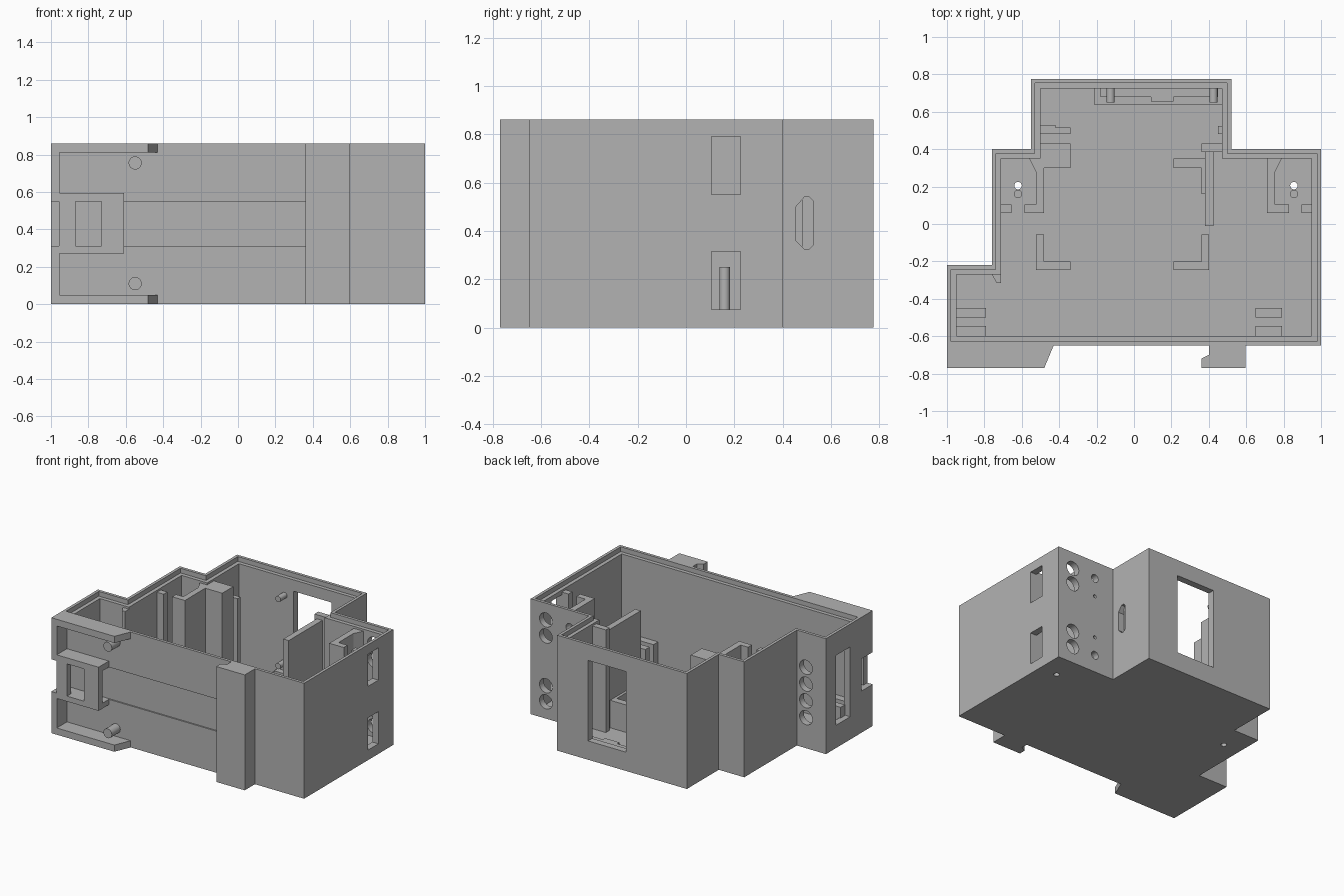
import bpy, bmesh, math
from mathutils import Vector

cube = bpy.data.objects.get("Cube")
if cube:
    bpy.data.objects.remove(cube, do_unlink=True)

grey = bpy.data.materials.new("matte grey plastic")
grey.use_nodes = True
grey.diffuse_color = (.45, .45, .45, 1)
grey.node_tree.nodes["Principled BSDF"].inputs["Base Color"].default_value = (.45, .45, .45, 1)

TOP, FLOOR, WALL, LIP = .86, .045, .05, .022
LEDGE, LOW = .81, .25
MIDDLE = TOP / 2


def prism(name, points, low, high, axis="z"):
    """Extrude a flat outline along one axis."""
    place = {"z": lambda a, b, t: (a, b, t),
             "y": lambda a, b, t: (a, t, b),
             "x": lambda a, b, t: (t, a, b)}[axis]
    bm = bmesh.new()
    start = [bm.verts.new(place(a, b, low)) for a, b in points]
    end = [bm.verts.new(place(a, b, high)) for a, b in points]
    bm.faces.new(start)
    bm.faces.new(end)
    for i in range(len(points)):
        j = (i + 1) % len(points)
        bm.faces.new((start[i], start[j], end[j], end[i]))
    bmesh.ops.recalc_face_normals(bm, faces=bm.faces)
    mesh = bpy.data.meshes.new(name)
    bm.to_mesh(mesh)
    bm.free()
    mesh.materials.append(grey)
    obj = bpy.data.objects.new(name, mesh)
    bpy.context.collection.objects.link(obj)
    return obj


def box(name, left, right, front, back, low, high):
    return prism(name, [(left, front), (right, front), (right, back), (left, back)], low, high)


def cylinder(name, a, b, radius, low, high, axis="z"):
    steps = [math.tau * i / 24 for i in range(24)]
    ring = [(a + radius * math.cos(t), b + radius * math.sin(t)) for t in steps]
    obj = prism(name, ring, low, high, axis)
    bpy.ops.object.select_all(action="DESELECT")
    obj.select_set(True)
    bpy.context.view_layer.objects.active = obj
    bpy.ops.object.shade_smooth_by_angle()
    return obj


def cut(target, cutter):
    """Subtract the cutter and remove it."""
    cutter.hide_render = True
    modifier = target.modifiers.new("cut", "BOOLEAN")
    modifier.operation = "DIFFERENCE"
    modifier.solver = "EXACT"
    modifier.object = cutter
    bpy.context.view_layer.objects.active = target
    bpy.ops.object.modifier_apply(modifier=modifier.name)
    bpy.data.objects.remove(cutter, do_unlink=True)


def inset(points, distance):
    """Offset a counter-clockwise outline inward."""
    result = []
    for i, point in enumerate(points):
        here = Vector(point)
        before = (here - Vector(points[i - 1])).normalized()
        after = (Vector(points[(i + 1) % len(points)]) - here).normalized()
        shift = Vector((-before.y - after.y, before.x + after.x))
        result.append(tuple(here + shift * distance))
    return result


# Stepped housing with open top and a lowered inner ledge
outline = [(-1, -.65), (1, -.65), (1, .4), (.52, .4), (.52, .775),
           (-.55, .775), (-.55, .4), (-.76, .4), (-.76, -.22), (-1, -.22)]
housing = prism("housing", outline, 0, TOP)
cut(housing, prism("rim_cutter", inset(outline, LIP), LEDGE + .015, TOP + .1))
cut(housing, prism("cavity_cutter", inset(outline, WALL), FLOOR, TOP + .1))

# Openings in the walls
cut(housing, box("back_window_cutter", -.05, .265, .7, .9, .14, .74))
cut(housing, box("side_slot_cutter", -1.1, -.9, -.505, -.34, .17, .69))
for low in (.075, .55):
    cut(housing, box("side_window_cutter", .9, 1.1, .105, .225, low, low + .24))
port = [(.455, .36), (.49, .325), (.51, .325), (.525, .34),
        (.525, .525), (.51, .54), (.49, .54), (.455, .5)]
cut(housing, prism("port_cutter", port, .45, .6, "x"))
for side in (-1, 1):
    for x, offset, radius in ((.875, .185, .053), (.875, .305, .053), (.68, .16, .012), (.68, .3, .03)):
        cut(housing, cylinder("wire_hole_cutter", x, MIDDLE + side * offset, radius, .33, .45, "y"))
    for offset in (.0625, .1875):
        cut(housing, cylinder("wire_hole_cutter", -.835, MIDDLE - .015 + side * offset, .053, -.3, -.2, "y"))
for x in (-.62, .855):
    cut(housing, cylinder("floor_hole_cutter", x, .205, .02, -.1, .1))
    cylinder("terminal_pin", x, .16, .022, .02, LOW)

# Shallow slider groove across the front
cut(housing, box("groove_cutter", -1.1, .38, -.7, -.64, .31, .55))

# Rail clip: sloped arms, end wall and slider guide
for low in (0, LEDGE):
    prism("clip_arm", [(-1, -.77), (-.48, -.77), (-.43, -.65), (-.43, -.64), (-1, -.64)], low, low + WALL)
clip_wall = box("clip_end_wall", -1, -.955, -.77, -.645, 0, TOP)
cut(clip_wall, box("notch_cutter", -1.1, -.9, -.8, -.6, .31, .55))
guide = box("slider_guide", -.956, -.61, -.77, -.645, .27, .595)
cut(guide, box("guide_channel_cutter", -1, -.5, -.725, -.6, .31, .55))
cut(guide, box("guide_window_cutter", -.87, -.73, -.8, -.7, .31, .55))
for z in (.11, .755):
    cylinder("spring_peg", -.55, z, .035, -.75, -.64, "y")

# Fixed rail hook
prism("rail_hook", [(.36, -.77), (.595, -.77), (.595, -.64), (.4, -.64), (.4, -.7), (.36, -.72)], 0, TOP)

# Tall partitions around the terminals
prism("left_partition", [(-.585, .06), (-.48, .06), (-.48, .3), (-.34, .3), (-.34, .43), (-.51, .43),
                         (-.51, .38), (-.56, .38), (-.56, .35), (-.525, .28), (-.525, .105),
                         (-.585, .105)], .02, LEDGE)
box("left_partition_stub", -.73, -.655, .06, .105, .02, LEDGE)
prism("right_partition", [(.71, .06), (.83, .06), (.83, .105), (.755, .105), (.755, .28),
                          (.79, .35), (.79, .37), (.71, .37)], .02, LEDGE)
box("right_partition_stub", .895, .97, .06, .105, .02, LEDGE)
box("long_partition", .38, .425, -.01, .41, .02, .78)
prism("corner_web", [(-.77, -.26), (-.76, -.27), (-.735, -.315), (-.71, -.315), (-.71, -.2)], .02, LEDGE)

# Upright board guides near the back
box("right_board_guide", .36, .49, .385, .43, .02, LEDGE)
box("right_board_tab", .45, .49, .48, .525, .02, .7)
prism("left_board_guide", [(-.52, .48), (-.34, .48), (-.34, .515), (-.42, .515), (-.42, .53), (-.52, .53)], .02, .7)

# Low board supports on the floor
prism("front_left_support", [(-.525, -.245), (-.34, -.245), (-.34, -.2), (-.48, -.2),
                             (-.48, -.055), (-.525, -.055)], .02, LOW)
prism("front_right_support", [(.21, -.245), (.4, -.245), (.4, -.055), (.36, -.055), (.36, -.2), (.21, -.2)], .02, LOW)
prism("back_right_support", [(.21, .3), (.36, .3), (.36, .16), (.4, .16), (.4, .35), (.21, .35)], .02, LOW)
for front, back in ((-.5, -.45), (-.61, -.545)):
    box("left_floor_rib", -.96, -.79, front, back, .02, LOW)
    box("right_floor_rib", .65, .79, front, back, .02, LOW)

# Ledge and pegs behind the back window
prism("display_ledge", [(-.21, .635), (.48, .635), (.48, .74), (-.21, .74)], .02, .1)
prism("display_ledge_step", [(-.18, .68), (.09, .68), (.09, .655), (.21, .655),
                             (.21, .68), (.45, .68), (.45, .74), (-.18, .74)], .05, .13)
for x in (-.125, .425):
    for z in (.19, .69):
        cylinder("display_peg", x, z, .022, .65, .74, "y")
